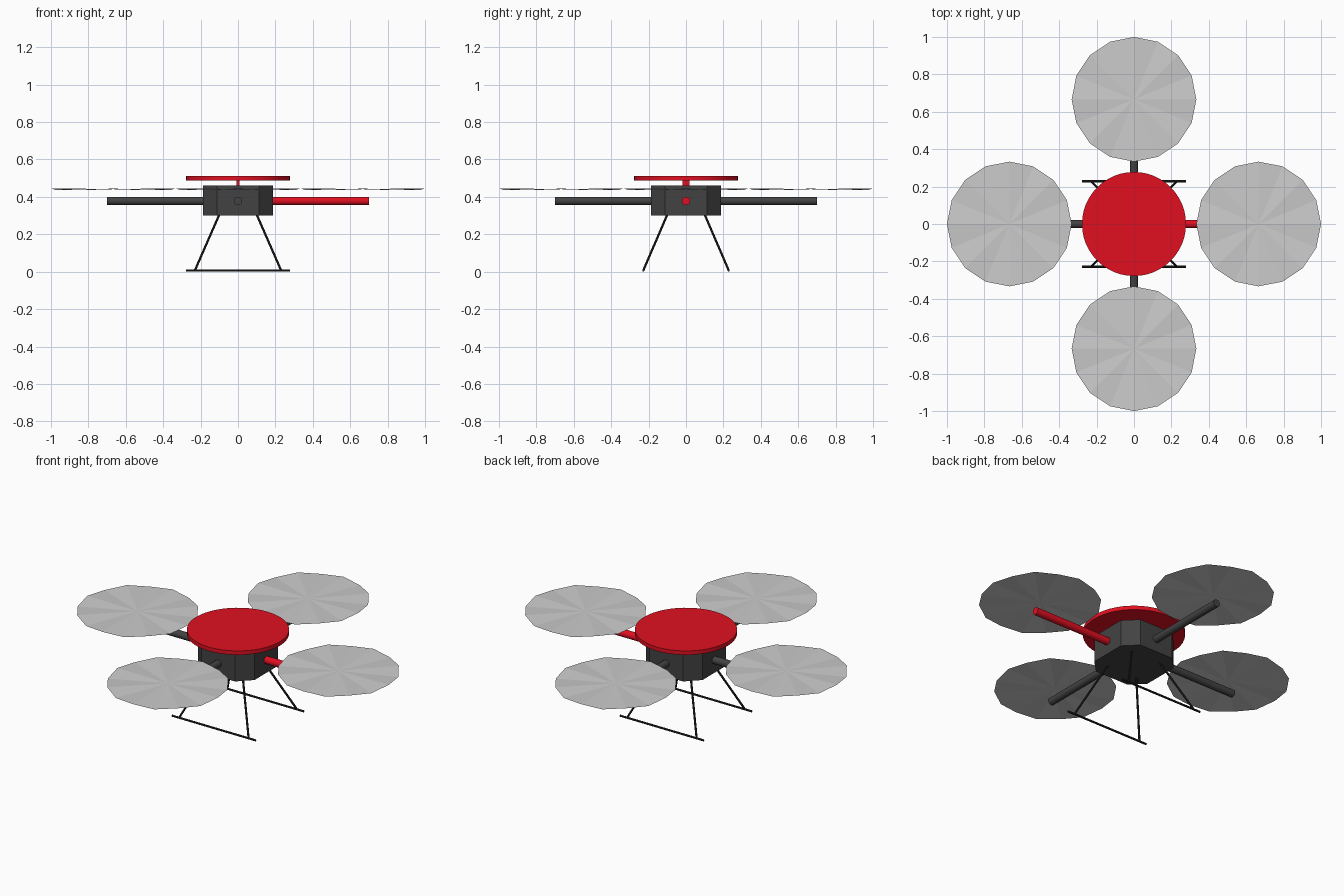
import bpy, bmesh
from math import pi, cos, sin
from mathutils import Vector

if "Cube" in bpy.data.objects:
    bpy.data.objects.remove(bpy.data.objects["Cube"])


def material(name, color):
    m = bpy.data.materials.new(name)
    m.diffuse_color = color
    m.use_nodes = True
    m.node_tree.nodes["Principled BSDF"].inputs["Base Color"].default_value = m.diffuse_color
    return m


red = material("red", (0.75, 0.005, 0.015, 1))
dark = material("dark_grey", (0.055, 0.055, 0.055, 1))
black = material("black", (0.02, 0.02, 0.02, 1))


def mesh_object(name, verts, faces, mat=None):
    me = bpy.data.meshes.new(name)
    me.from_pydata(verts, [], faces)
    bm = bmesh.new()
    bm.from_mesh(me)
    bmesh.ops.recalc_face_normals(bm, faces=bm.faces)
    bm.to_mesh(me)
    bm.free()
    ob = bpy.data.objects.new(name, me)
    bpy.context.collection.objects.link(ob)
    if mat:
        me.materials.append(mat)
    return ob


def prism(name, outline, z0, z1, mat):
    n = len(outline)
    verts = [(x, y, z) for z in (z0, z1) for x, y in outline]
    faces = [(i, (i + 1) % n, n + (i + 1) % n, n + i) for i in range(n)]
    faces += [tuple(range(n)), tuple(range(n, 2 * n))]
    return mesh_object(name, verts, faces, mat)


def rod(name, a, b, r, mat, sides):
    a, b = Vector(a), Vector(b)
    d = b - a
    bpy.ops.mesh.primitive_cylinder_add(vertices=sides, radius=r, depth=d.length, location=(a + b) / 2)
    ob = bpy.context.object
    ob.name = name
    ob.rotation_euler = d.to_track_quat('Z', 'Y').to_euler()
    ob.data.materials.append(mat)
    bpy.ops.object.shade_smooth_by_angle()
    return ob


# Central body: square with chamfered corners
s, c = 0.188, 0.112
prism("body", [(s, -c), (s, c), (c, s), (-c, s), (-s, c), (-s, -c), (-c, -s), (c, -s)], 0.30, 0.46, dark)

# Top dish and its flat stem
rod("top_disc", (0, 0, 0.487), (0, 0, 0.511), 0.278, red, 48)
prism("disc_stem", [(-0.009, -0.02), (0.009, -0.02), (0.009, 0.02), (-0.009, 0.02)], 0.45, 0.49, red)

# Four arms, each with a pleated rotor disc above its end
N, R, D = 16, 1 / 3, 0.004
for side, dx, dy in (("right", 1, 0), ("back", 0, 1), ("left", -1, 0), ("front", 0, -1)):
    rod(side + "_arm", (dx * 0.15, dy * 0.15, 0.378), (dx * 0.70, dy * 0.70, 0.378), 0.022,
        red if side == "right" else dark, 16)
    rim = [(R * cos(2 * pi * i / N), R * sin(2 * pi * i / N), D * (-1) ** i) for i in range(N)]
    rotor = mesh_object(side + "_rotor", [(0, 0, 0)] + rim,
                        [(0, 1 + i, 1 + (i + 1) % N) for i in range(N)])
    for p in rotor.data.polygons:
        if p.normal.z < 0:
            rotor.data.flip_normals()
            break
    rotor.location = (dx * 2 / 3, dy * 2 / 3, 0.441)

# Landing gear: splayed legs and long skids
for sy, row in ((-1, "front"), (1, "back")):
    rod(row + "_skid", (-0.277, sy * 0.228, 0.006), (0.277, sy * 0.228, 0.006), 0.006, black, 8)
    for sx, side in ((-1, "left"), (1, "right")):
        rod(f"{row}_{side}_leg", (sx * 0.10, sy * 0.10, 0.305), (sx * 0.23, sy * 0.228, 0.008), 0.006, black, 8)
